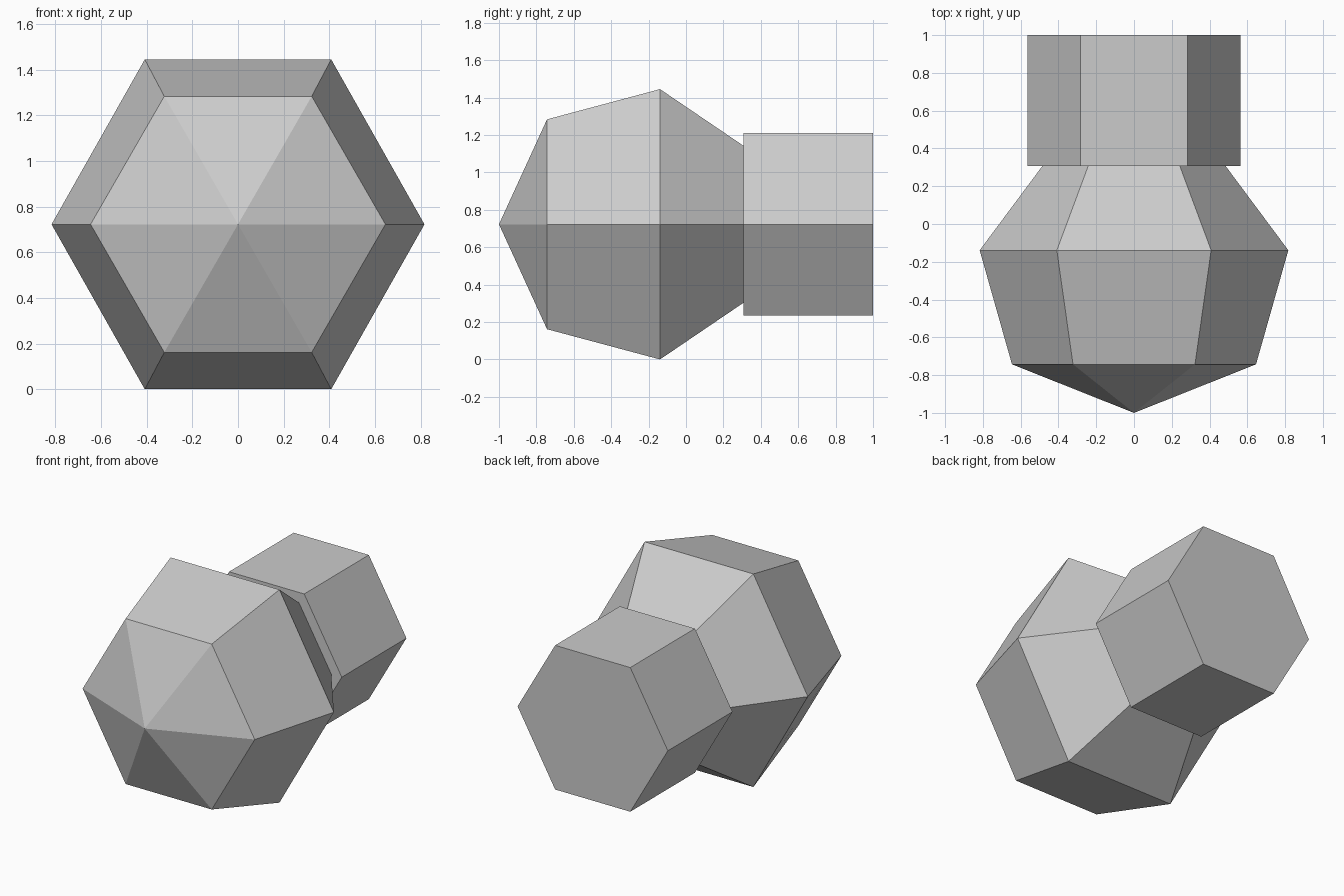
import bpy
import bmesh
from math import cos, sin, pi

AXIS_Z = 0.7225
SIDES = 6

cube = bpy.data.objects.get("Cube")
if cube:
    bpy.data.objects.remove(cube, do_unlink=True)


def make_material(name, rgb):
    mat = bpy.data.materials.new(name)
    mat.use_nodes = True
    mat.diffuse_color = (*rgb, 1)
    mat.node_tree.nodes["Principled BSDF"].inputs["Base Color"].default_value = (*rgb, 1)
    return mat


def loft(name, sections, mat, tip=None):
    """Hexagonal solid along y; sections are (y, half width, half height)."""
    bm = bmesh.new()
    rings = []
    for y, half_w, half_h in sections:
        ring = []
        for i in range(SIDES):
            a = 2 * pi * i / SIDES
            z = AXIS_Z + half_h * sin(a) / sin(pi / 3)
            ring.append(bm.verts.new((half_w * cos(a), y, z)))
        rings.append(ring)
    for a, b in zip(rings, rings[1:]):
        for i in range(SIDES):
            j = (i + 1) % SIDES
            bm.faces.new((a[i], a[j], b[j], b[i]))
    # Front end: pointed fan or flat cap
    if tip is None:
        bm.faces.new(rings[0])
    else:
        point = bm.verts.new((0, tip, AXIS_Z))
        for i in range(SIDES):
            bm.faces.new((point, rings[0][(i + 1) % SIDES], rings[0][i]))
    bm.faces.new(rings[-1])
    bmesh.ops.recalc_face_normals(bm, faces=bm.faces)
    mesh = bpy.data.meshes.new(name)
    bm.to_mesh(mesh)
    bm.free()
    mesh.materials.append(mat)
    obj = bpy.data.objects.new(name, mesh)
    bpy.context.collection.objects.link(obj)
    return obj


grey = make_material("light grey", (0.6, 0.6, 0.6))

# Faceted bulb with pointed front and tapering neck
loft("bulb", [(-0.743, 0.646, 0.561), (-0.139, 0.817, 0.7225), (0.307, 0.485, 0.42)],
     grey, tip=-1)

# Hexagonal base block
loft("base", [(0.307, 0.564, 0.489), (1, 0.564, 0.489)], grey)
